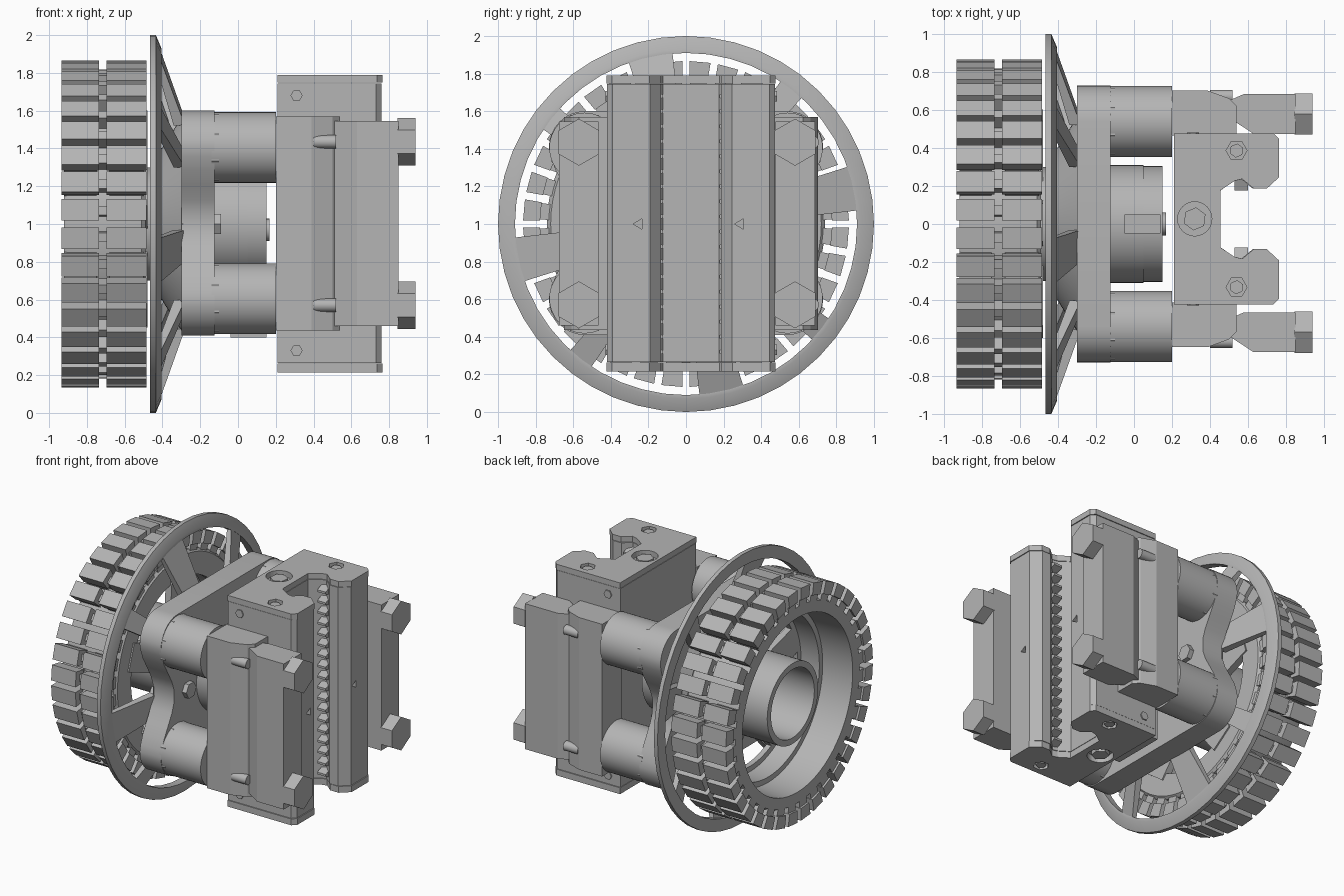
import bpy, bmesh, math
from mathutils import Matrix, Vector

if "Cube" in bpy.data.objects:
    bpy.data.objects.remove(bpy.data.objects["Cube"])

grey = bpy.data.materials.new("plain grey")
grey.use_nodes = True
grey.diffuse_color = (0.46, 0.46, 0.46, 1)
grey.node_tree.nodes["Principled BSDF"].inputs["Base Color"].default_value = grey.diffuse_color


def finish(name, bm, smooth=False):
    bmesh.ops.recalc_face_normals(bm, faces=bm.faces)
    mesh = bpy.data.meshes.new(name)
    bm.to_mesh(mesh)
    bm.free()
    mesh.materials.append(grey)
    ob = bpy.data.objects.new(name, mesh)
    bpy.context.collection.objects.link(ob)
    if smooth:
        bpy.ops.object.select_all(action='DESELECT')
        ob.select_set(True)
        bpy.context.view_layer.objects.active = ob
        bpy.ops.object.shade_smooth_by_angle(angle=math.radians(30))
    return ob


def place(axis, p, d):
    """Put a 2D point at depth d along the chosen axis."""
    a, b = p
    return {'x': (d, a, b), 'y': (a, d, b), 'z': (a, b, d)}[axis]


def prism(name, pts, d0, d1, axis, smooth=False):
    bm = bmesh.new()
    lo = [bm.verts.new(place(axis, p, d0)) for p in pts]
    hi = [bm.verts.new(place(axis, p, d1)) for p in pts]
    bm.faces.new(lo)
    bm.faces.new(hi)
    for i in range(len(pts)):
        j = (i + 1) % len(pts)
        bm.faces.new((lo[i], lo[j], hi[j], hi[i]))
    return finish(name, bm, smooth)


def circle(a, b, r, n=40, turn=0.0):
    return [(a + r * math.cos(turn + math.tau * i / n), b + r * math.sin(turn + math.tau * i / n))
            for i in range(n)]


def box(name, x0, x1, y0, y1, z0, z1):
    return prism(name, [(x0, y0), (x1, y0), (x1, y1), (x0, y1)], z0, z1, 'z')


def lathe(name, profile, n=72):
    """Spin a closed (x, radius) loop round the axle."""
    bm = bmesh.new()
    rings = [[bm.verts.new((x, r * math.cos(math.tau * i / n), 1 + r * math.sin(math.tau * i / n)))
              for x, r in profile] for i in range(n)]
    m = len(profile)
    for i in range(n):
        a, b = rings[i], rings[(i + 1) % n]
        for k in range(m):
            bm.faces.new((a[k], a[(k + 1) % m], b[(k + 1) % m], b[k]))
    return finish(name, bm, True)


def add_hexa(bm, corners):
    """Add a six-sided solid from two quads of corners."""
    v = [bm.verts.new(c) for c in corners]
    for f in ((0, 1, 2, 3), (4, 5, 6, 7), (0, 1, 5, 4), (1, 2, 6, 5), (2, 3, 7, 6), (3, 0, 4, 7)):
        bm.faces.new([v[i] for i in f])


def polar(angle, r, t, x):
    """Point at radius r, shifted sideways by t, round the axle."""
    c, s = math.cos(angle), math.sin(angle)
    return (x, r * c - t * s, 1 + r * s + t * c)


def slab(bm, angle, x0, x1, r0, r1, w0, w1):
    add_hexa(bm, [polar(angle, r, t, x) for r, w in ((r0, w0), (r1, w1))
                  for x, t in ((x0, -w), (x1, -w), (x1, w), (x0, w))])


def cut(target, cutter):
    mod = target.modifiers.new("cut", 'BOOLEAN')
    mod.operation = 'DIFFERENCE'
    mod.object = cutter
    bpy.ops.object.select_all(action='DESELECT')
    target.select_set(True)
    bpy.context.view_layer.objects.active = target
    bpy.ops.object.modifier_apply(modifier=mod.name)
    bpy.data.objects.remove(cutter)


# Wheel rim with a stepped bore, and the hub tube
lathe("wheel_rim", [(-.92, .65), (-.92, .73), (-.9, .74), (-.51, .74), (-.49, .72), (-.49, .56),
                    (-.53, .56), (-.53, .6), (-.68, .6), (-.68, .64)])
lathe("hub_tube", [(-.88, .255), (-.88, .3), (-.3, .3), (-.3, .255)])
bm = bmesh.new()
for i in range(5):
    slab(bm, math.tau * i / 5 + .3, -.53, -.48, .27, .6, .12, .1)
finish("wheel_spokes", bm)

# Two rows of tread blocks joined by small links
bm = bmesh.new()
count = 36
for i in range(count):
    a = math.tau * (i + .5) / count
    for x0, x1 in ((-.935, -.735), (-.695, -.485)):
        slab(bm, a, x0 + .015, x1 - .015, .7, .79, .04, .045)
        slab(bm, a, x0, x1, .775, .865, .048, .056)
    slab(bm, a, -.745, -.685, .72, .82, .025, .025)
finish("tread_blocks", bm)

# Dished guard ring, its spokes and centre collar
lathe("guard_ring", [(-.465, .91), (-.465, 1.0), (-.435, 1.0), (-.405, .93), (-.405, .91)], 48)
bm = bmesh.new()
for k in range(4):
    for offset, outer, inner in ((12, .125, .085), (52, .075, .05)):
        a = math.radians(offset + 90 * k)
        add_hexa(bm, [polar(a, r, t, x) for r, w, x0, x1 in ((.97, outer, -.46, -.43), (.55, inner, -.34, -.28))
                      for x, t in ((x0, -w), (x1, -w), (x1, w), (x0, w))])
finish("guard_spokes", bm)
lathe("guard_collar", [(-.43, .3), (-.43, .36), (-.29, .58), (-.29, .3)])

# Mounting plate: straight top and bottom, hollowed sides
quarter = [(.54 + .19 * math.cos(t), .4 + .195 * math.sin(t))
           for t in [math.pi / 2 * i / 8 for i in range(9)]]
side = [(.57 + .155 * (1 - math.cos(math.pi * z / .4)) / 2, z) for z in (.05, .12, .2, .28, .35)]
half = side + quarter
outline = (half + [(-y, z) for y, z in reversed(half)] + [(-y, -z) for y, z in half]
           + [(y, -z) for y, z in reversed(half)])
plate = prism("mounting_plate", [(y, z + 1.005) for y, z in outline], -.3, -.125, 'x', True)

# Standoff posts with flared feet, and plate bolts
for sy in (-1, 1):
    for sz in (-1, 1):
        y, z = sy * .54, 1.005 + sz * .4
        prism("standoff_post", circle(y, z, .187, 48), -.14, .2, 'x', True)
        prism("standoff_foot", circle(y, z, .19, 8, math.pi / 8), -.14, -.1, 'x')
    prism("plate_bolt", circle(sy * .42, 1.0, .06, 6), -.13, -.09, 'x')

# Motor can, end cap, shaft boss and lower housing
prism("motor_can", circle(0, 1, .31, 64), -.14, .05, 'x', True)
prism("motor_cap", circle(0, 1, .305, 64), .05, .15, 'x', True)
prism("shaft_boss", circle(0, .97, .06, 16), .14, .168, 'x', True)
box("motor_key", -.05, .14, -.05, .05, 1.28, 1.32)
box("lower_housing", -.04, .15, -.2, .2, .4, .8)

# Clamp body: C-shaped section with chamfered jaws
mid = .027
jaw = [(.21, .45), (.735, .45), (.765, .42), (.765, .22), (.7, .16), (.63, .16), (.57, .21),
       (.53, .2), (.455, .15)]
section = jaw + [(x, -y) for x, y in reversed(jaw)]
section = [(x, y + mid) for x, y in section]
core = [(x - .004 if x > .5 else x, mid + (y - mid) * .994) for x, y in section]
body = prism("clamp_body", core, .265, 1.745, 'z')
for z0, z1 in ((.215, .262), (1.748, 1.79)):
    cap = prism("clamp_end_cap", section, z0, z1, 'z')
    for x, y, r in ((.54, mid + .36, .055), (.54, mid - .36, .055), (.32, mid, .09)):
        cut(cap, prism("hole", circle(x, y, r, 6 if r < .06 else 24), z0 - .02, z1 + .02, 'z'))
        prism("cap_screw", circle(x, y, r * .68, 6, .4), z0 + .005, z1 - .012, 'z')

# Cross screws on the clamp sides and sight holes in the jaws
for z in (.33, 1.68):
    for y in (mid - .45, mid + .45):
        prism("side_screw", circle(.31, z, .032, 6), y - .006, y + .006, 'y')
for y in (-.25, .29):
    cut(body, prism("hole", circle(y, 1, .032, 3, math.pi), .72, .8, 'x'))

# Gripping teeth along both walls of the channel
for s in (-1, 1):
    bm = bmesh.new()
    for i in range(18):
        z = .32 + i * .08
        add_hexa(bm, [(x, mid + s * y, z + d) for y, w in ((.22, .036), (.15, .008))
                      for x, d in ((.53, -w), (.6, -w), (.6, w), (.53, w))])
    finish("grip_teeth", bm)

# Side clamps: inner block, outer pad, tie rods and hex bolts
for s, c in ((1, .58), (-1, -.57)):
    edge = mid + s * .675
    inner = mid + s * .44
    prism("side_block", [(.2, inner), (.2, edge), (.39, edge), (.5, edge - s * .04), (.54, edge - s * .08),
                         (.54, inner)], .435, 1.57, 'z')
    prism("side_pad", [(.5, c - .02), (.5, c + .07), (.58, c + .105), (.85, c + .105),
                       (.85, c - .105), (.63, c - .105)], .46, 1.545, 'z')
    for z in (.57, 1.435):
        prism("hex_bolt", circle(c, z, .125, 6, math.pi / 2), .845, .94, 'x')
        prism("bolt_washer", circle(c, z, .1, 32), .845, .855, 'x', True)
        prism("tie_rod", circle(edge - s * .03, z, .035, 20), .4, .52, 'x', True)
